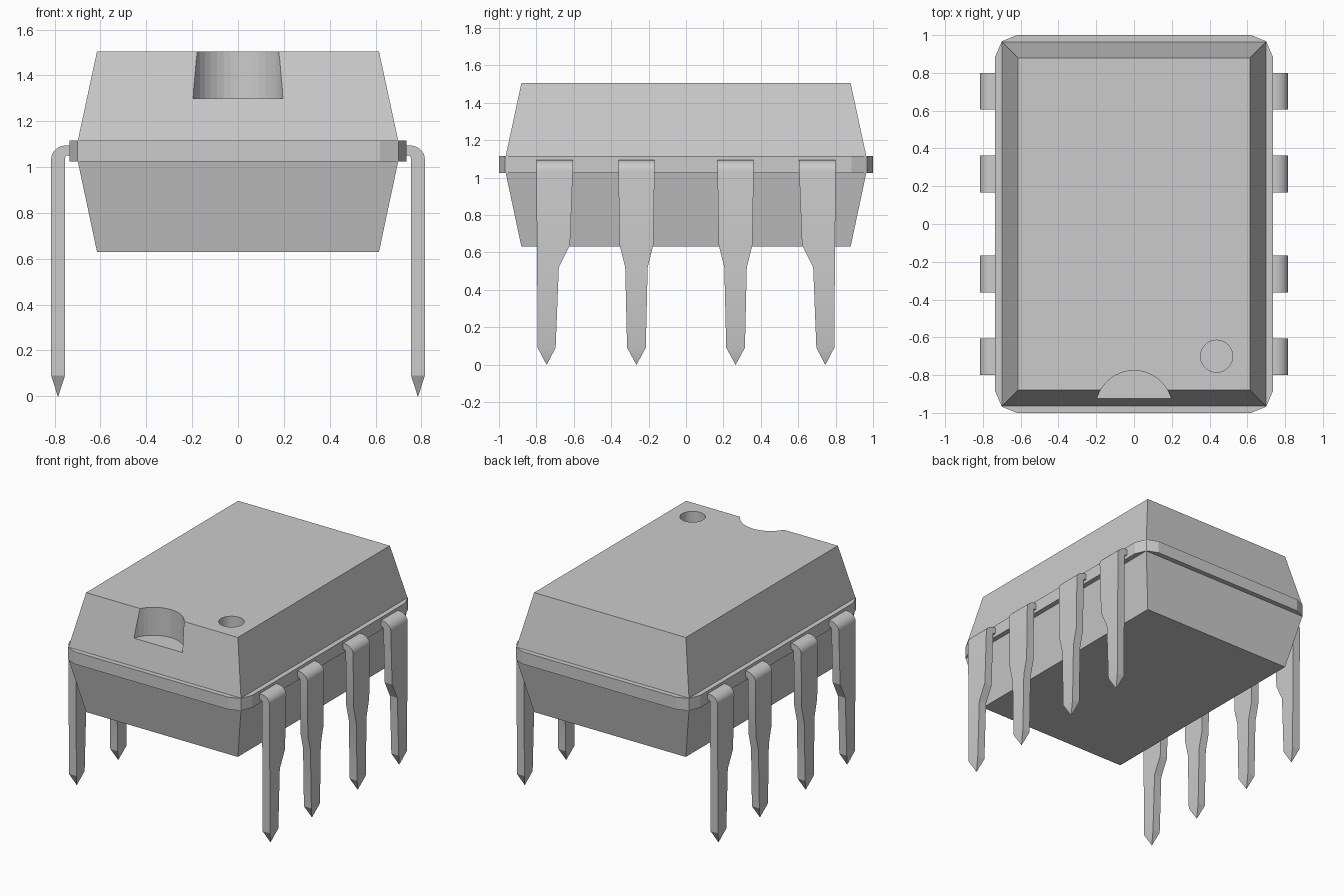
import bpy, bmesh, math

if "Cube" in bpy.data.objects:
    bpy.data.objects.remove(bpy.data.objects["Cube"])


def make_object(name, rings):
    """Skin a stack of equal-length vertex rings and cap both ends."""
    bm = bmesh.new()
    loops = [[bm.verts.new(p) for p in ring] for ring in rings]
    n = len(loops[0])
    for a, b in zip(loops, loops[1:]):
        for i in range(n):
            j = (i + 1) % n
            bm.faces.new((a[i], a[j], b[j], b[i]))
    bm.faces.new(loops[0])
    bm.faces.new(loops[-1])
    bmesh.ops.remove_doubles(bm, verts=bm.verts, dist=1e-5)
    bmesh.ops.recalc_face_normals(bm, faces=bm.faces)
    mesh = bpy.data.meshes.new(name)
    bm.to_mesh(mesh)
    bm.free()
    obj = bpy.data.objects.new(name, mesh)
    bpy.context.collection.objects.link(obj)
    return obj


def rect(hx, hy, z):
    return [(-hx, -hy, z), (hx, -hy, z), (hx, hy, z), (-hx, hy, z)]


def activate(obj):
    bpy.ops.object.select_all(action='DESELECT')
    obj.select_set(True)
    bpy.context.view_layer.objects.active = obj


# Tapered upper and lower halves of the case
upper = make_object("case_upper", [rect(0.70, 0.965, 1.11), rect(0.615, 0.88, 1.505)])
make_object("case_lower", [rect(0.615, 0.88, 0.63), rect(0.70, 0.965, 1.03)])

# Seam band with softened corners
corner = [(0.735, 0.885), (0.70, 0.967), (0.62, 1.0)]
outline = (corner + [(-x, y) for x, y in reversed(corner)]
           + [(-x, -y) for x, y in corner] + [(x, -y) for x, y in reversed(corner)])
make_object("seam_band", [[(x, y, z) for x, y in outline] for z in (1.025, 1.115)])

# Front notch and round marker dimple, cut from the upper half
for name, x, y, r, floor in (("notch_cutter", 0, -0.98, 0.204, 1.30),
                             ("dimple_cutter", 0.437, -0.70, 0.085, 1.36)):
    bpy.ops.mesh.primitive_cylinder_add(vertices=40, radius=r, depth=0.5,
                                        location=(x, y, floor + 0.25))
    cutter = bpy.context.object
    cutter.name = name
    cutter.hide_render = True
    activate(upper)
    mod = upper.modifiers.new(name, 'BOOLEAN')
    mod.operation = 'DIFFERENCE'
    mod.solver = 'EXACT'
    mod.object = cutter
    bpy.ops.object.modifier_apply(modifier=mod.name)
    bpy.data.objects.remove(cutter)


def make_pin(name, sx, sy, widths, tip_y):
    """Bent pin; widths are (z, y_low, y_high) stations down the leg."""
    y0, y1 = widths[0][1:]
    # each station: inner x, inner z, outer x, outer z, y range
    stations = [(0.69, 1.05, 0.69, 1.095, y0, y1)]
    for k in range(9):
        a = math.radians(90 - 90 * k / 8)
        c, s = math.cos(a), math.sin(a)
        stations.append((0.745 + 0.01 * c, 1.035 + 0.015 * s,
                         0.745 + 0.07 * c, 1.035 + 0.06 * s, y0, y1))
    for z, a, b in widths[1:]:
        stations.append((0.755, z, 0.815, z, a, b))
    e = 0.001
    stations.append((0.785 - e, 0, 0.785 + e, 0, tip_y - e, tip_y + e))
    rings = [[(sx * xi, sy * a, zi), (sx * xo, sy * a, zo),
              (sx * xo, sy * b, zo), (sx * xi, sy * b, zi)]
             for xi, zi, xo, zo, a, b in stations]
    pin = make_object(name, rings)
    activate(pin)
    bpy.ops.object.shade_smooth_by_angle(angle=math.radians(20))


# Eight pins: end pins are lopsided, middle pins symmetric
end_widths = [(1.03, -0.80, -0.605), (0.64, -0.797, -0.62),
              (0.52, -0.796, -0.68), (0.09, -0.793, -0.697)]
mid_widths = [(1.03, -0.362, -0.168), (0.64, -0.355, -0.175),
              (0.52, -0.325, -0.205), (0.09, -0.315, -0.215)]
for sx, side in ((1, "right"), (-1, "left")):
    for sy, end in ((1, "front"), (-1, "back")):
        make_pin(f"pin_{side}_{end}_end", sx, sy, end_widths, -0.745)
        make_pin(f"pin_{side}_{end}_middle", sx, sy, mid_widths, -0.265)
